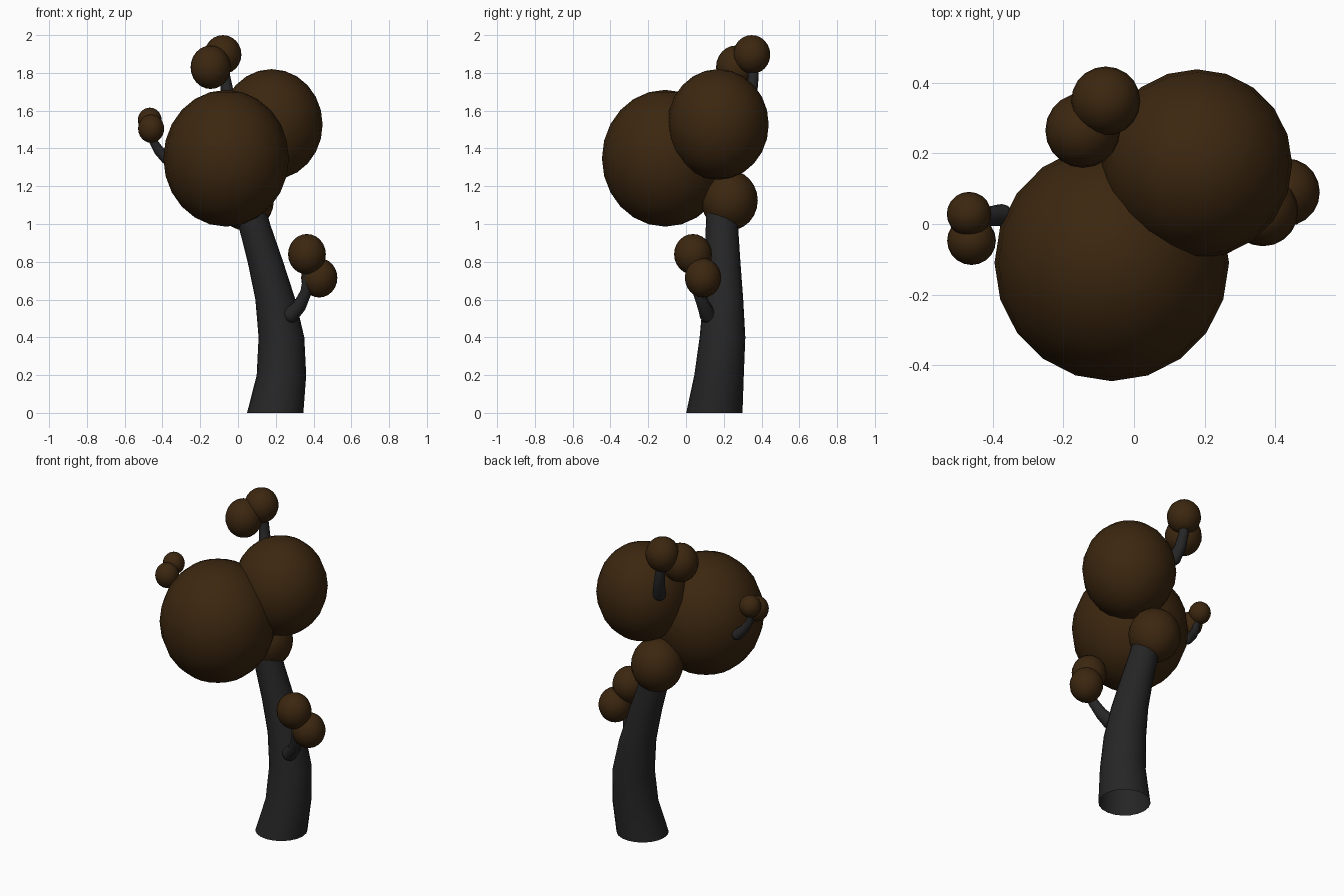
import bpy, bmesh, math
from mathutils import Vector

if "Cube" in bpy.data.objects:
    bpy.data.objects.remove(bpy.data.objects["Cube"], do_unlink=True)


def make_material(name, rgb):
    mat = bpy.data.materials.new(name)
    mat.use_nodes = True
    mat.diffuse_color = (*rgb, 1)
    mat.node_tree.nodes["Principled BSDF"].inputs["Base Color"].default_value = (*rgb, 1)
    return mat


foliage = make_material("dark brown foliage", (0.045, 0.02, 0.005))
bark = make_material("charcoal bark", (0.019, 0.019, 0.019))


def finish(name, bm, mat, angle):
    bmesh.ops.recalc_face_normals(bm, faces=bm.faces)
    mesh = bpy.data.meshes.new(name)
    bm.to_mesh(mesh)
    bm.free()
    mesh.materials.append(mat)
    obj = bpy.data.objects.new(name, mesh)
    bpy.context.collection.objects.link(obj)
    bpy.ops.object.select_all(action="DESELECT")
    obj.select_set(True)
    bpy.context.view_layer.objects.active = obj
    bpy.ops.object.shade_smooth_by_angle(angle=math.radians(angle))
    return obj


def clump(name, centre, radii):
    """Faceted ellipsoid of leaves."""
    bm = bmesh.new()
    bmesh.ops.create_uvsphere(bm, u_segments=20, v_segments=12, radius=1)
    bmesh.ops.scale(bm, vec=radii, verts=bm.verts)
    bmesh.ops.translate(bm, vec=centre, verts=bm.verts)
    finish(name, bm, foliage, 40)


def tube(name, rings, sides, level=False, round_start=False):
    """Skin circles given as (x, y, z, radius); level keeps them horizontal."""
    bm = bmesh.new()
    pts = [Vector(r[:3]) for r in rings]
    loops = []
    for i, r in enumerate(rings):
        axis = pts[min(i + 1, len(pts) - 1)] - pts[max(i - 1, 0)]
        turn = Vector((0, 0, 1)).rotation_difference(Vector((0, 0, 1)) if level else axis)
        loop = []
        for k in range(sides):
            a = math.tau * k / sides
            loop.append(bm.verts.new(pts[i] + turn @ Vector((math.cos(a), math.sin(a), 0)) * r[3]))
        loops.append(loop)
    for a, b in zip(loops, loops[1:]):
        for k in range(sides):
            n = (k + 1) % sides
            bm.faces.new((a[k], a[n], b[n], b[k]))
    if round_start:
        ball = bmesh.ops.create_uvsphere(bm, u_segments=sides, v_segments=8, radius=rings[0][3])
        bmesh.ops.translate(bm, vec=pts[0], verts=ball["verts"])
    finish(name, bm, bark, 40)


# Trunk: leaning, tapered and open at the foot
tube("trunk", [
    (0.197, 0.15, 0, 0.149), (0.23, 0.175, 0.2, 0.131), (0.23, 0.193, 0.4, 0.121),
    (0.198, 0.197, 0.6, 0.106), (0.145, 0.194, 0.8, 0.094), (0.085, 0.19, 1.0, 0.085),
    (0.05, 0.19, 1.15, 0.08)], 20, level=True)

# Branches
tube("left_branch", [
    (0.28, 0.115, 0.52, 0.044), (0.325, 0.095, 0.565, 0.036),
    (0.36, 0.065, 0.64, 0.03), (0.378, 0.045, 0.76, 0.026)], 10, round_start=True)
tube("right_branch", [
    (-0.375, 0.025, 1.345, 0.032), (-0.42, 0.02, 1.39, 0.027),
    (-0.45, 0.01, 1.44, 0.022), (-0.465, 0.005, 1.52, 0.018)], 10, round_start=True)
tube("top_branch", [
    (-0.035, 0.315, 1.62, 0.038), (-0.055, 0.345, 1.69, 0.034),
    (-0.07, 0.357, 1.78, 0.029), (-0.08, 0.35, 1.88, 0.025)], 10, round_start=True)

# Crown
clump("front_crown", (-0.063, -0.11, 1.348), (0.332, 0.335, 0.362))
clump("rear_crown", (0.178, 0.17, 1.527), (0.27, 0.268, 0.293))
clump("crown_base", (0.04, 0.23, 1.125), (0.15, 0.15, 0.16))

# Twig tufts
clump("top_tuft_upper", (-0.08, 0.348, 1.897), (0.098, 0.098, 0.103))
clump("top_tuft_lower", (-0.145, 0.265, 1.83), (0.106, 0.106, 0.115))
clump("right_tuft_upper", (-0.467, 0.028, 1.55), (0.063, 0.063, 0.066))
clump("right_tuft_lower", (-0.46, -0.047, 1.505), (0.069, 0.069, 0.075))
clump("left_tuft_upper", (0.365, 0.037, 0.84), (0.1, 0.1, 0.107))
clump("left_tuft_lower", (0.43, 0.09, 0.715), (0.096, 0.096, 0.104))
